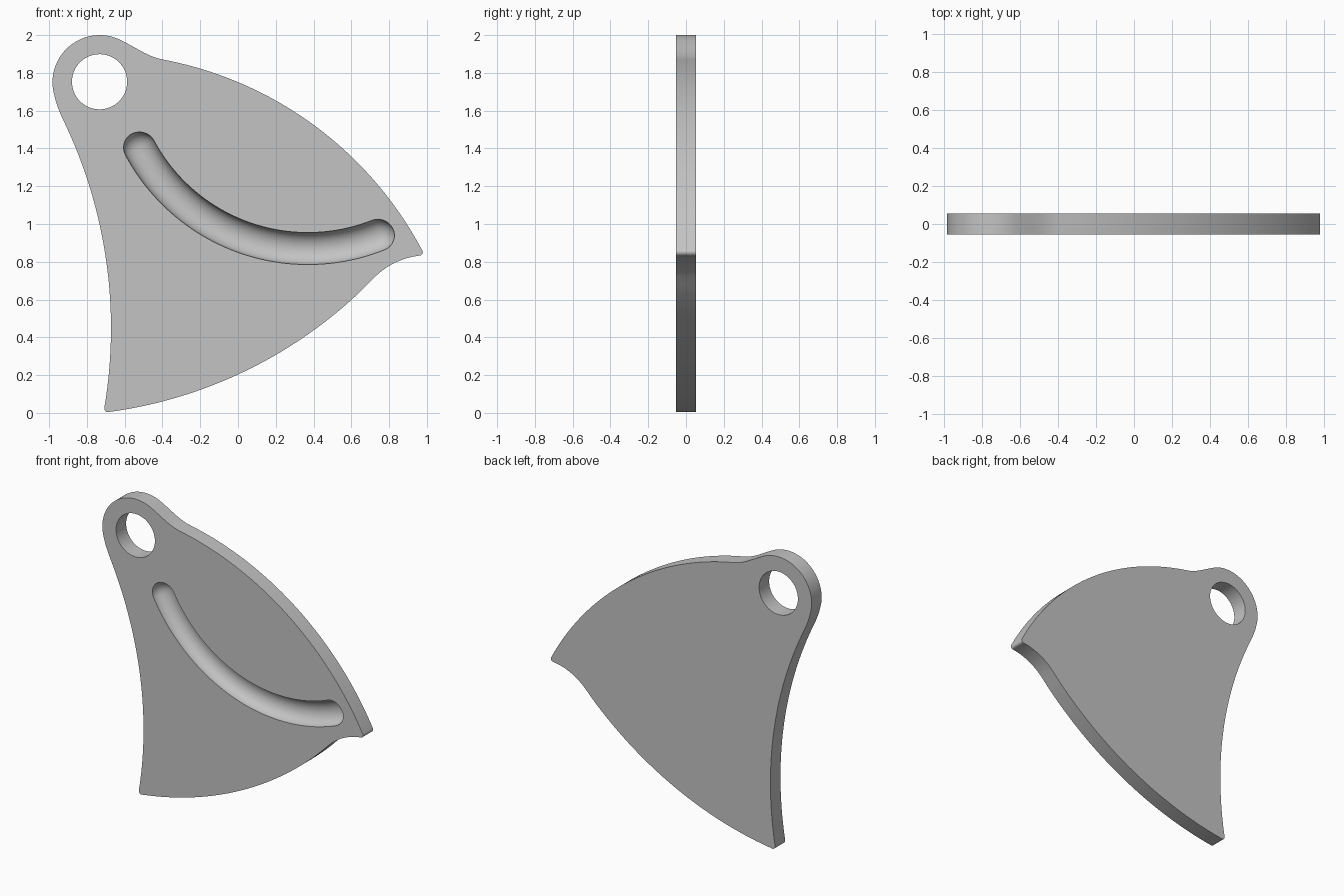
import bpy, bmesh, math
from mathutils import Vector

cube = bpy.data.objects.get("Cube")
if cube:
    bpy.data.objects.remove(cube, do_unlink=True)

HALF = 0.054  # half thickness of the plate

grey = bpy.data.materials.new("plain grey")
grey.use_nodes = True
colour = (0.55, 0.55, 0.55, 1)
grey.diffuse_color = colour
grey.node_tree.nodes["Principled BSDF"].inputs["Base Color"].default_value = colour


def circle_points(cx, cz, r, a0, a1, n):
    """Points on a circle from angle a0 to a1, ends included."""
    angles = [a0 + (a1 - a0) * i / n for i in range(n + 1)]
    return [Vector((cx + r * math.cos(a), cz + r * math.sin(a))) for a in angles]


def arc(p, q, s, n=40):
    """Arc from p through q to s."""
    p, q, s = Vector(p), Vector(q), Vector(s)
    b, c = q - p, s - p
    d = 2 * (b.x * c.y - b.y * c.x)
    o = p + Vector((c.y * b.length_squared - b.y * c.length_squared,
                    b.x * c.length_squared - c.x * b.length_squared)) / d
    a0 = math.atan2(p.y - o.y, p.x - o.x)
    a1 = math.atan2(s.y - o.y, s.x - o.x)
    turn = (a1 - a0 + math.pi) % math.tau - math.pi
    return circle_points(o.x, o.y, (p - o).length, a0, a0 + turn, n)


def blend(p, tp, q, tq, n=12):
    """Smooth fillet between two edges with given end directions."""
    k = (q - p).length
    a, b = p + tp.normalized() * k / 3, q - tq.normalized() * k / 3
    return [p * (1 - t) ** 3 + a * 3 * t * (1 - t) ** 2 + b * 3 * t * t * (1 - t) + q * t ** 3
            for t in (i / n for i in range(1, n))]


def make_object(name, bm):
    bmesh.ops.recalc_face_normals(bm, faces=bm.faces)
    mesh = bpy.data.meshes.new(name)
    bm.to_mesh(mesh)
    bm.free()
    mesh.materials.append(grey)
    obj = bpy.data.objects.new(name, mesh)
    bpy.context.collection.objects.link(obj)
    return obj


def prism(name, points, half):
    bm = bmesh.new()
    face = bm.faces.new([bm.verts.new((p.x, -half, p.y)) for p in points])
    new = bmesh.ops.extrude_face_region(bm, geom=[face])["geom"]
    bmesh.ops.translate(bm, vec=(0, 2 * half, 0),
                        verts=[v for v in new if isinstance(v, bmesh.types.BMVert)])
    return make_object(name, bm)


# Outline, clockwise: left edge, eye, upper edge, hooked tip, lower edge
edges = [
    arc((-0.708, 0.025), (-0.697, 0.8), (-0.925, 1.55)),
    circle_points(-0.732, 1.75, 0.25, math.radians(194), math.radians(62), 40),
    arc((-0.40, 1.871), (0.4, 1.525), (0.977, 0.857)),
    arc((0.965, 0.833), (0.80, 0.778), (0.72, 0.715), 16),
    arc((0.64, 0.635), (0.2, 0.307), (-0.69, 0.004)),
]
outline = []
for i, edge in enumerate(edges):
    following = edges[(i + 1) % len(edges)]
    outline += edge + blend(edge[-1], edge[-1] - edge[-2],
                            following[0], following[1] - following[0])

plate = prism("plate", outline, HALF)
hole = prism("hole_cutter", circle_points(-0.733, 1.753, 0.146, 0, math.tau, 64)[:-1], 0.2)


# Round-bottomed groove: a bent capsule, sunk halfway into the front
def groove_cutter(cx, cz, big, r, depth, a0, a1):
    stations = []
    for i in range(1, 9):
        t = math.pi / 2 * (1 - i / 8)
        stations.append((a0 - math.sin(t) * r / big, r * math.cos(t)))
    stations += [(a0 + (a1 - a0) * i / 48, r) for i in range(1, 48)]
    for i in range(8):
        t = math.pi / 2 * i / 8
        stations.append((a1 + math.sin(t) * r / big, r * math.cos(t)))
    bm = bmesh.new()
    sides = 32
    rings = []
    for a, radius in stations:
        ring = []
        for j in range(sides):
            u = math.tau * (j + 0.5) / sides
            d = big + radius * math.cos(u)
            ring.append(bm.verts.new((cx + d * math.cos(a),
                                      -HALF + radius * math.sin(u) * depth / r,
                                      cz + d * math.sin(a))))
        rings.append(ring)
    for lower, upper in zip(rings, rings[1:]):
        for j in range(sides):
            k = (j + 1) % sides
            bm.faces.new((lower[j], lower[k], upper[k], upper[j]))
    for ring, a in ((rings[0], a0 - r / big), (rings[-1], a1 + r / big)):
        pole = bm.verts.new((cx + big * math.cos(a), -HALF, cz + big * math.sin(a)))
        for j in range(sides):
            bm.faces.new((ring[j], ring[(j + 1) % sides], pole))
    return make_object("groove_cutter", bm)


CX, CZ = 0.37, 1.88
groove = groove_cutter(CX, CZ, 1.01, 0.085, 0.075,
                       math.atan2(1.403 - CZ, -0.521 - CX),
                       math.atan2(0.937 - CZ, 0.744 - CX))

# Cut the hole and groove, then shade
bpy.ops.object.select_all(action="DESELECT")
bpy.context.view_layer.objects.active = plate
plate.select_set(True)
for cutter in (hole, groove):
    mod = plate.modifiers.new(cutter.name, "BOOLEAN")
    mod.operation = "DIFFERENCE"
    mod.solver = "EXACT"
    mod.object = cutter
    bpy.ops.object.modifier_apply(modifier=mod.name)
    bpy.data.objects.remove(cutter, do_unlink=True)
bpy.ops.object.shade_smooth_by_angle(angle=math.radians(35))
